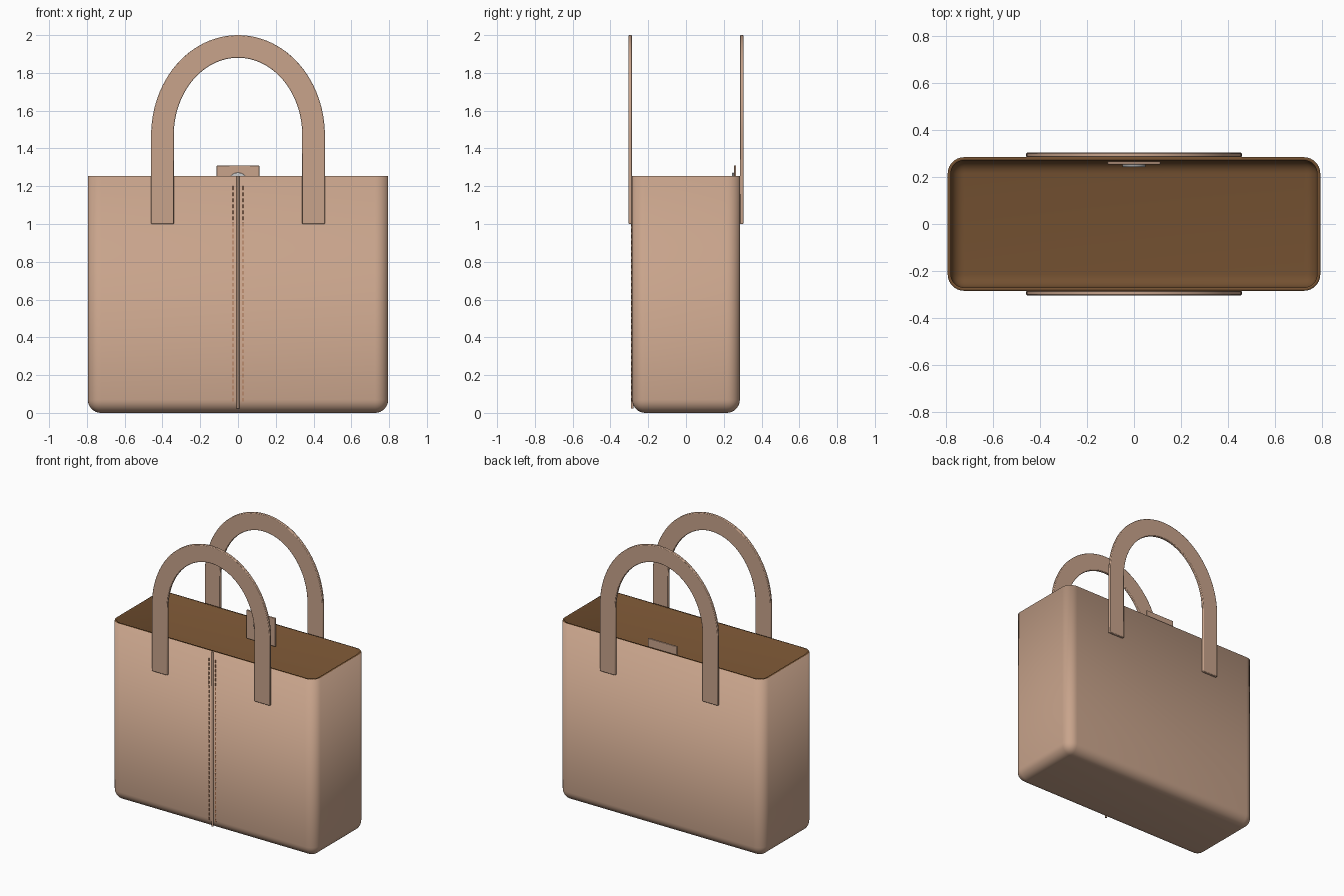
import bpy, bmesh, math

if "Cube" in bpy.data.objects:
    bpy.data.objects.remove(bpy.data.objects["Cube"])

def material(name, rgb):
    m = bpy.data.materials.new(name)
    m.diffuse_color = (*rgb, 1)
    m.use_nodes = True
    m.node_tree.nodes["Principled BSDF"].inputs["Base Color"].default_value = m.diffuse_color
    return m

LEATHER = material("tan_leather", (0.58, 0.37, 0.26))
LINING = material("brown_lining", (0.17, 0.08, 0.03))
THREAD = material("thread", (0.40, 0.17, 0.08))
METAL = material("metal", (0.6, 0.6, 0.6))

def finish(name, bm, *mats):
    bmesh.ops.recalc_face_normals(bm, faces=bm.faces)
    me = bpy.data.meshes.new(name)
    bm.to_mesh(me)
    bm.free()
    ob = bpy.data.objects.new(name, me)
    bpy.context.collection.objects.link(ob)
    for m in mats:
        me.materials.append(m)
    return ob

def smooth(ob):
    bpy.ops.object.select_all(action='DESELECT')
    bpy.context.view_layer.objects.active = ob
    ob.select_set(True)
    bpy.ops.object.shade_smooth_by_angle(angle=math.radians(35))

def add_box(bm, loc, size):
    vs = bmesh.ops.create_cube(bm, size=1)["verts"]
    bmesh.ops.scale(bm, vec=size, verts=vs)
    bmesh.ops.translate(bm, vec=loc, verts=vs)

def soften(ob, width):
    b = ob.modifiers.new("edge", 'BEVEL')
    b.width, b.segments = width, 2
    b.limit_method = 'ANGLE'
    b.angle_limit = math.radians(40)
    smooth(ob)

# Body: rounded box, open at the top, with a thin lined wall
bm = bmesh.new()
add_box(bm, (0, 0, 0.6275), (1.59, 0.57, 1.255))
bmesh.ops.delete(bm, geom=[f for f in bm.faces if f.normal.z > 0.9], context='FACES_ONLY')
edges = [e for e in bm.edges if not all(v.co.z > 1 for v in e.verts)]
bmesh.ops.bevel(bm, geom=edges, offset=0.07, segments=8, profile=0.5, affect='EDGES')
body = finish("bag_body", bm, LEATHER, LINING)
if max(body.data.polygons, key=lambda p: p.area).normal.dot(
        max(body.data.polygons, key=lambda p: p.area).center) < 0:
    body.data.flip_normals()
wall = body.modifiers.new("wall", 'SOLIDIFY')
wall.thickness, wall.offset = 0.014, -1
wall.material_offset = wall.material_offset_rim = 1
smooth(body)

# Handles: flat strap swept along two legs and a half-ellipse arch
A, B, SPRING, HALF = 0.40, 0.47, 1.47, 0.06
path = [(A, 1.0, 1, 0)]
for i in range(49):
    t = math.pi * i / 48
    nx, nz = math.cos(t) / A, math.sin(t) / B
    n = math.hypot(nx, nz)
    path.append((A * math.cos(t), SPRING + B * math.sin(t), nx / n, nz / n))
path.append((-A, 1.0, -1, 0))

for name, side in (("front_handle", -1), ("back_handle", 1)):
    bm = bmesh.new()
    rings = [[bm.verts.new((x + s * nx, side * y, z + s * nz))
              for s, y in ((-HALF, 0.285), (HALF, 0.285), (HALF, 0.304), (-HALF, 0.304))]
             for x, z, nx, nz in path]
    for a, b in zip(rings, rings[1:]):
        for k in range(4):
            bm.faces.new((a[k], a[(k + 1) % 4], b[(k + 1) % 4], b[k]))
    bm.faces.new(rings[0])
    bm.faces.new(rings[-1])
    soften(finish(name, bm, LEATHER), 0.004)

# Closure tab inside the back wall
bm = bmesh.new()
add_box(bm, (0, 0.260, 1.21), (0.225, 0.012, 0.20))
soften(finish("closure_tab", bm, LEATHER), 0.003)

# Snap button on the tab
bpy.ops.mesh.primitive_cylinder_add(vertices=32, radius=0.05, depth=0.012,
                                    location=(0, 0.249, 1.222), rotation=(math.pi / 2, 0, 0))
snap = bpy.context.object
snap.name = "snap_button"
snap.data.materials.append(METAL)
soften(snap, 0.004)

# Centre seam piping on the front
bpy.ops.mesh.primitive_cylinder_add(vertices=12, radius=0.007, depth=1.23,
                                    location=(0, -0.285, 0.638))
seam = bpy.context.object
seam.name = "front_seam"
seam.data.materials.append(LEATHER)
smooth(seam)

# Two rows of stitches beside the seam
bm = bmesh.new()
for x in (-0.027, 0.027):
    for i in range(36):
        add_box(bm, (x, -0.286, 0.07 + i * 0.032), (0.005, 0.006, 0.02))
finish("front_stitches", bm, THREAD)
